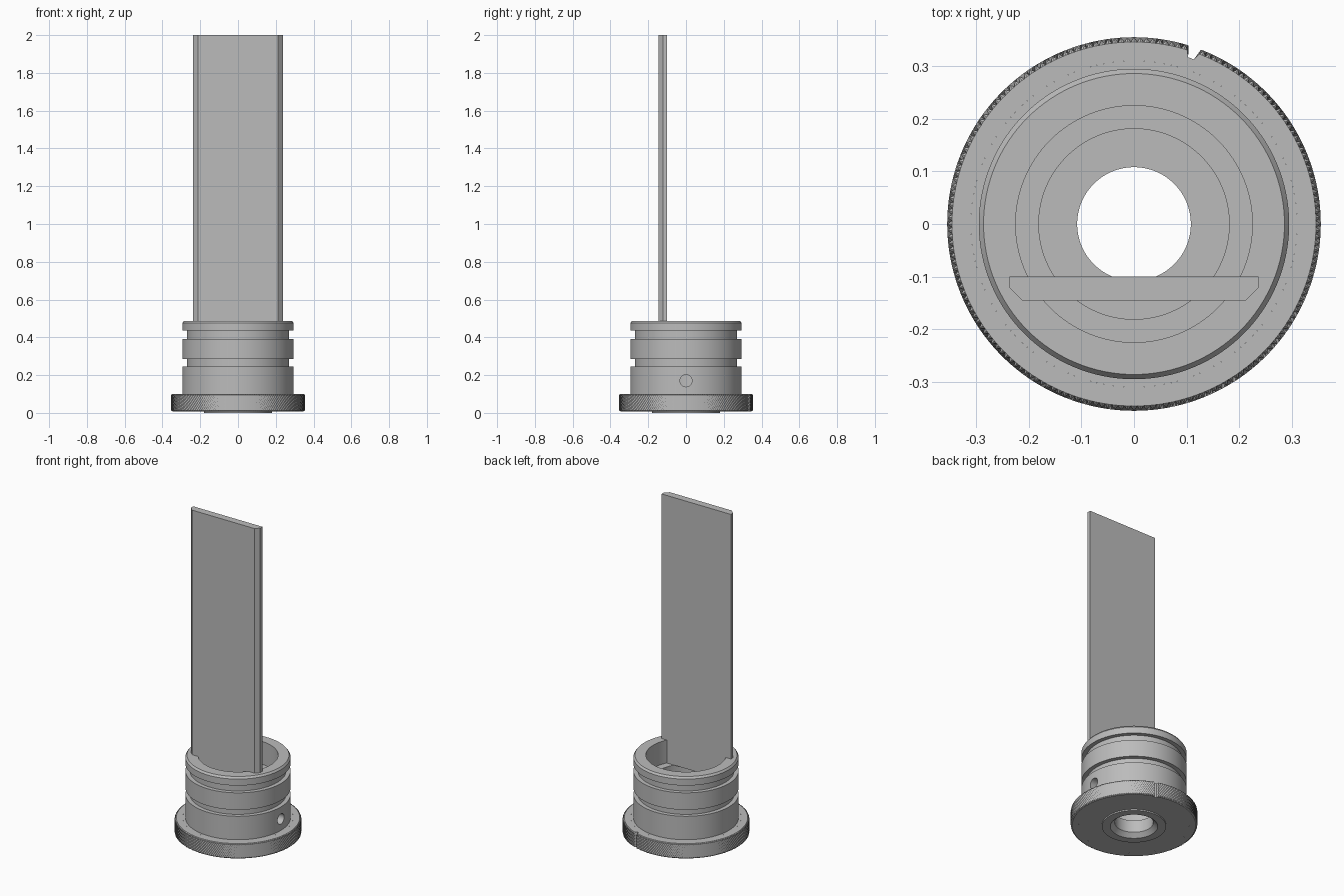
import bpy, bmesh, math
from mathutils import Matrix

cube = bpy.data.objects.get("Cube")
if cube:
    bpy.data.objects.remove(cube)

steel = bpy.data.materials.new("grey_steel")
grey = (0.5, 0.5, 0.5, 1)
steel.use_nodes = True
steel.diffuse_color = grey
steel.node_tree.nodes["Principled BSDF"].inputs["Base Color"].default_value = grey


def make_object(name, bm, smooth=False):
    bmesh.ops.recalc_face_normals(bm, faces=bm.faces)
    mesh = bpy.data.meshes.new(name)
    bm.to_mesh(mesh)
    bm.free()
    mesh.materials.append(steel)
    ob = bpy.data.objects.new(name, mesh)
    bpy.context.collection.objects.link(ob)
    if smooth:
        shade(ob)
    return ob


def shade(ob):
    bpy.ops.object.select_all(action='DESELECT')
    ob.select_set(True)
    bpy.context.view_layer.objects.active = ob
    bpy.ops.object.shade_smooth_by_angle(angle=math.radians(25))


def revolve(bm, rows, columns, closed):
    """Skin rows of rings; each row is (height, function giving radius per column)."""
    rings = []
    for z, radius in rows:
        ring = []
        for c in range(columns):
            a = math.tau * c / columns
            r = radius(c)
            ring.append(bm.verts.new((r * math.cos(a), r * math.sin(a), z)))
        rings.append(ring)
    pairs = list(zip(rings, rings[1:]))
    if closed:
        pairs.append((rings[-1], rings[0]))
    for low, high in pairs:
        for c in range(columns):
            n = (c + 1) % columns
            bm.faces.new((low[c], low[n], high[n], high[c]))


# Grooved collar with a stepped bore, a chamfered mouth below and a low boss
BASE, FLANGE_TOP, RIM = 0.008, 0.1, 0.487
OUTER, GROOVE, CORE = 0.295, 0.27, 0.31
LEDGE = 0.345
profile = [
    (0.133, 0), (0.18, 0), (0.18, BASE), (CORE, BASE), (CORE, FLANGE_TOP),
    (OUTER, FLANGE_TOP), (OUTER, 0.245), (GROOVE, 0.245), (GROOVE, 0.285),
    (OUTER, 0.285), (OUTER, 0.39), (GROOVE, 0.39), (GROOVE, 0.435),
    (OUTER, 0.435), (OUTER, 0.475), (0.286, RIM), (0.225, RIM),
    (0.225, LEDGE), (0.181, LEDGE), (0.181, FLANGE_TOP), (0.108, FLANGE_TOP),
    (0.108, 0.025),
]
bm = bmesh.new()
revolve(bm, [(z, lambda c, r=r: r) for r, z in profile], 128, True)
collar = make_object("collar", bm)

# Radial pin hole through one side of the collar
bm = bmesh.new()
bmesh.ops.create_cone(
    bm, cap_ends=True, segments=32, radius1=0.032, radius2=0.032, depth=0.2,
    matrix=Matrix.Translation((0.25, 0, 0.17)) @ Matrix.Rotation(math.pi / 2, 4, 'Y'))
cutter = make_object("pin_hole_cutter", bm)
cutter.hide_render = True
cut = collar.modifiers.new("pin_hole", 'BOOLEAN')
cut.object = cutter
cut.operation = 'DIFFERENCE'
cut.solver = 'EXACT'
graph = bpy.context.evaluated_depsgraph_get()
collar_mesh = bpy.data.meshes.new_from_object(collar.evaluated_get(graph))
collar.modifiers.clear()
collar.data = collar_mesh
bpy.data.objects.remove(cutter)
shade(collar)

# Knurled grip: alternating peaks and valleys, with one clear index notch
COLUMNS, LEVELS = 360, 10
PEAK, VALLEY = 0.355, 0.346
notch = range(70, 73)


def knurl(level):
    def radius(c):
        if c in notch:
            return 0.333
        return PEAK if (c + level) % 2 else VALLEY
    return radius


def edge(c):
    return 0.333 if c in notch else VALLEY


bm = bmesh.new()
rows = [(BASE, lambda c: CORE), (BASE, edge)]
for i in range(LEVELS):
    z = BASE + (FLANGE_TOP - BASE) * (i + 0.5) / LEVELS
    rows.append((z, knurl(i)))
rows += [(FLANGE_TOP, edge), (FLANGE_TOP, lambda c: CORE)]
revolve(bm, rows, COLUMNS, False)
make_object("knurled_grip", bm)

# Tall flat blade with bevelled front edges, resting on the ledge in the bore
half = [(0.237, -0.1), (0.237, -0.121), (0.213, -0.145)]
outline = half + [(-x, y) for x, y in reversed(half)]
bm = bmesh.new()
face = bm.faces.new([bm.verts.new((x, y, LEDGE)) for x, y in outline])
top = bmesh.ops.extrude_face_region(bm, geom=[face])["geom"]
bmesh.ops.translate(bm, vec=(0, 0, 2 - LEDGE),
                    verts=[v for v in top if isinstance(v, bmesh.types.BMVert)])
make_object("blade", bm)
